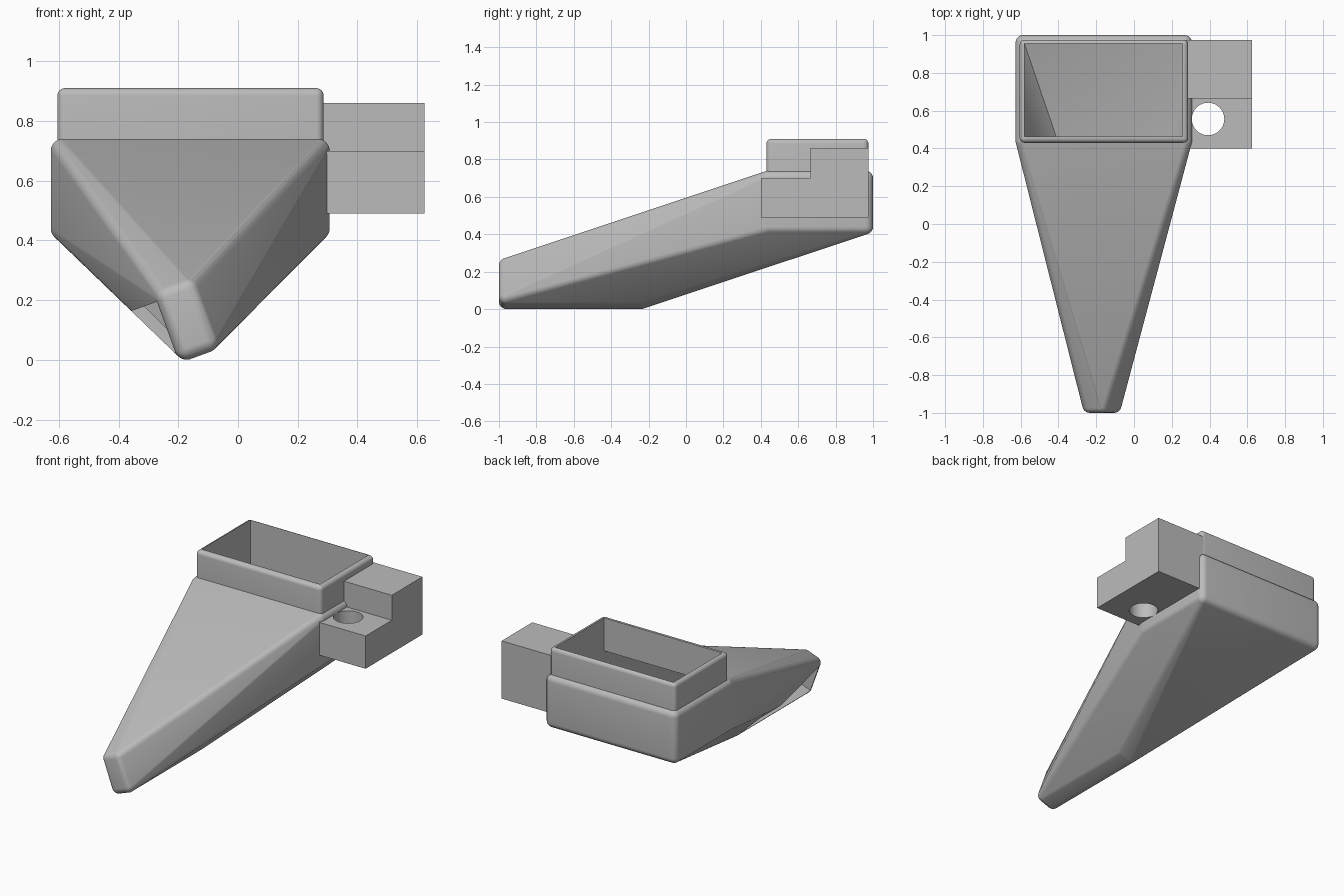
import bpy, bmesh, math
from itertools import product
from mathutils import Matrix, Vector

if "Cube" in bpy.data.objects:
    bpy.data.objects.remove(bpy.data.objects["Cube"], do_unlink=True)

grey = bpy.data.materials.new("plain_grey")
grey.use_nodes = True
grey.diffuse_color = (0.5, 0.5, 0.5, 1)
grey.node_tree.nodes["Principled BSDF"].inputs["Base Color"].default_value = grey.diffuse_color

# Frame of the rolled tip
TIP = Matrix.Translation((-0.17, 0, 0.137)) @ Matrix.Rotation(math.radians(-20), 4, 'Y')


def corners(lo, hi, frame=Matrix(), inset=0):
    """Corner points of a box, optionally inset and placed in a frame."""
    return [frame @ Vector([a + inset if k == 0 else b - inset
                            for k, a, b in zip(pick, lo, hi)])
            for pick in product((0, 1), repeat=3)]


def hull(name, points, radius=0):
    """Convex solid around points, or around balls at those points."""
    bm = bmesh.new()
    for p in points:
        if radius:
            bmesh.ops.create_uvsphere(bm, u_segments=24, v_segments=12, radius=radius,
                                      matrix=Matrix.Translation(p))
        else:
            bm.verts.new(p)
    if radius:
        bmesh.ops.delete(bm, geom=bm.edges[:], context='EDGES_FACES')
    if not bm.verts:
        raise ValueError(name)
    res = bmesh.ops.convex_hull(bm, input=bm.verts[:])
    spare = {v for v in res["geom_interior"] + res["geom_unused"]
             if isinstance(v, bmesh.types.BMVert)}
    bmesh.ops.delete(bm, geom=list(spare), context='VERTS')
    bmesh.ops.dissolve_limit(bm, angle_limit=0.01, verts=bm.verts[:], edges=bm.edges[:])
    bmesh.ops.recalc_face_normals(bm, faces=bm.faces[:])
    return finish(name, bm)


def finish(name, bm):
    mesh = bpy.data.meshes.new(name)
    bm.to_mesh(mesh)
    bm.free()
    mesh.materials.append(grey)
    ob = bpy.data.objects.new(name, mesh)
    bpy.context.collection.objects.link(ob)
    return ob


def combine(ob, other, operation):
    """Apply a boolean and discard the helper."""
    mod = ob.modifiers.new(operation, 'BOOLEAN')
    mod.operation, mod.object, mod.solver = operation, other, 'EXACT'
    bpy.context.view_layer.objects.active = ob
    bpy.ops.object.modifier_apply(modifier=mod.name)
    bpy.data.objects.remove(other, do_unlink=True)


# Funnel body: rounded hopper blended into the long narrow tip
R = 0.04
body = hull("funnel_body",
            corners((-0.627, 0.40, 0.40), (0.307, 1.0, 0.74), inset=R)
            + corners((-0.075, -1.0, -0.13), (0.075, -0.2, 0.13), TIP, R), R)

# Collar around the filling mouth
combine(body, hull("collar", corners((-0.605, 0.43, 0.5), (0.287, 0.975, 0.91), inset=0.025),
                   0.025), 'UNION')

# Hollow interior, mouth shaft and side outlet
combine(body, hull("cavity", corners((-0.58, 0.465, 0.44), (0.257, 0.955, 0.70))
                   + corners((-0.035, -0.96, -0.09), (0.035, -0.24, 0.09), TIP)), 'DIFFERENCE')
combine(body, hull("shaft", corners((-0.581, 0.464, 0.6), (0.258, 0.956, 1.1))), 'DIFFERENCE')
combine(body, hull("outlet", corners((-0.4, -0.959, -0.089), (0.0, -0.241, 0.089), TIP)),
        'DIFFERENCE')

# Stepped mounting block, extruded sideways from its profile
bm = bmesh.new()
profile = [(0.40, 0.49), (0.975, 0.49), (0.975, 0.86), (0.665, 0.86), (0.665, 0.70), (0.40, 0.70)]
face = bm.faces.new([bm.verts.new((0.275, y, z)) for y, z in profile])
side = bmesh.ops.extrude_face_region(bm, geom=[face])["geom"]
bmesh.ops.translate(bm, vec=(0.35, 0, 0), verts=[v for v in side if isinstance(v, bmesh.types.BMVert)])
bmesh.ops.recalc_face_normals(bm, faces=bm.faces[:])
block = finish("mounting_block", bm)

# Screw hole through the lower step
bm = bmesh.new()
bmesh.ops.create_cone(bm, cap_ends=True, segments=48, radius1=0.086, radius2=0.086, depth=1,
                      matrix=Matrix.Translation((0.392, 0.556, 0.6)))
combine(block, finish("screw_hole", bm), 'DIFFERENCE')

# Smooth fillets, crisp corners
for ob in (body, block):
    bpy.ops.object.select_all(action='DESELECT')
    ob.select_set(True)
    bpy.context.view_layer.objects.active = ob
    bpy.ops.object.shade_smooth_by_angle(angle=math.radians(30))
